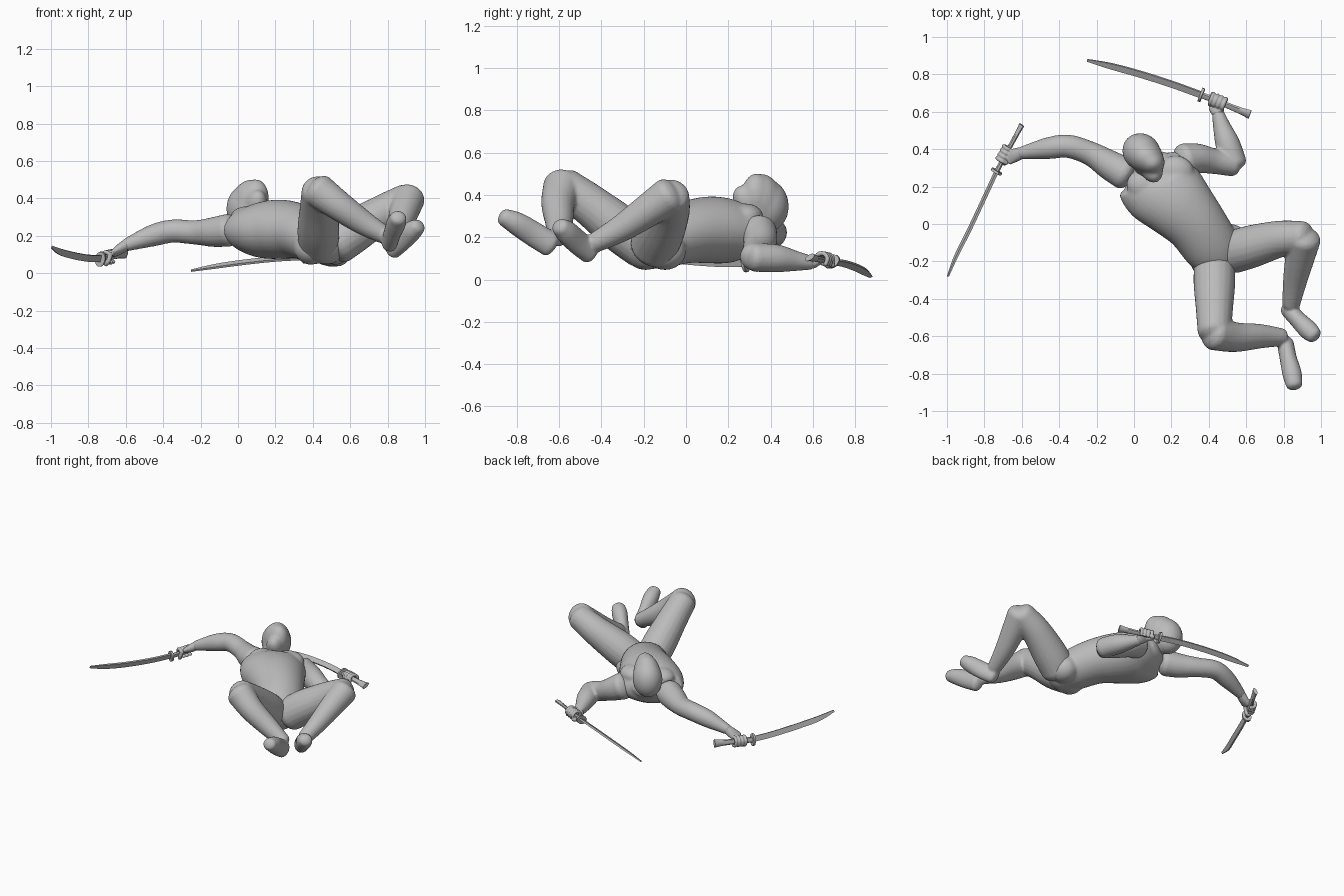
import bpy, bmesh
from math import sin, cos, pi, radians
from mathutils import Vector, Matrix

if "Cube" in bpy.data.objects:
    bpy.data.objects.remove(bpy.data.objects["Cube"])

grey = bpy.data.materials.new("plain grey")
grey.use_nodes = True
grey.diffuse_color = (0.5, 0.5, 0.5, 1)
grey.node_tree.nodes["Principled BSDF"].inputs["Base Color"].default_value = grey.diffuse_color


def spline(rows, steps):
    """Catmull-Rom through rows of (x, y, z, half width, half depth)."""
    rows = [Vector(r if len(r) == 5 else (*r, r[3])) for r in rows]
    rows = [2 * rows[0] - rows[1]] + rows + [2 * rows[-1] - rows[-2]]
    out = []
    for a, b, c, d in zip(rows, rows[1:], rows[2:], rows[3:]):
        for i in range(steps):
            t = i / steps
            out.append((2 * b + (c - a) * t + (2 * a - 5 * b + 4 * c - d) * t * t
                        + (3 * b - a - 3 * c + d) * t ** 3) / 2)
    return out + [rows[-2]]


def loft(bm, rows, side=(0, 0, 1), n=20, steps=6, domed=0.6, turn=0.0):
    """Tube of elliptical rings; domed rounds off both ends, turn rotates the ring corners."""
    line = spline(rows, steps)
    frames = []
    for r, before, after in zip(line, line[:1] + line, line[1:] + line[-1:]):
        frames.append((Vector(r[:3]), Vector((after - before)[:3]).normalized(), r[3], r[4]))
    if domed:
        def dome(frame, sign):
            p, t, w, d = frame
            return [(p + t * sign * domed * min(w, d) * sin(a), t, w * cos(a), d * cos(a))
                    for a in map(radians, (25, 50, 70, 83))]
        frames = dome(frames[0], -1)[::-1] + frames + dome(frames[-1], 1)
    rings = []
    for p, t, w, d in frames:
        u = Vector(side)
        u = (u - t * u.dot(t)).normalized()
        v = t.cross(u)
        angles = [2 * pi * k / n + turn for k in range(n)]
        rings.append([bm.verts.new(p + u * w * cos(a) + v * d * sin(a)) for a in angles])
    for a, b in zip(rings, rings[1:]):
        for k in range(n):
            bm.faces.new((a[k], a[k - 1], b[k - 1], b[k]))
    bm.faces.new(rings[0])
    bm.faces.new(rings[-1][::-1])


def ball(bm, centre, radii, axis=(0, 0, 1)):
    """Ellipsoid whose third radius lies along axis."""
    m = Matrix.Translation(centre) @ Vector(axis).to_track_quat('Z', 'Y').to_matrix().to_4x4()
    bmesh.ops.create_icosphere(bm, subdivisions=4, radius=1, matrix=m @ Matrix.Diagonal((*radii, 1)))


def finish(name, bm, voxel=0, smooth=4, angle=40):
    bmesh.ops.recalc_face_normals(bm, faces=bm.faces)
    mesh = bpy.data.meshes.new(name)
    bm.to_mesh(mesh)
    bm.free()
    mesh.materials.append(grey)
    ob = bpy.data.objects.new(name, mesh)
    bpy.context.collection.objects.link(ob)
    if voxel:
        mod = ob.modifiers.new("Blend", 'REMESH')
        mod.mode, mod.voxel_size, mod.use_smooth_shade = 'VOXEL', voxel, True
        mod = ob.modifiers.new("Soften", 'SMOOTH')
        mod.factor, mod.iterations = 0.5, smooth
    else:
        bpy.ops.object.select_all(action='DESELECT')
        bpy.context.view_layer.objects.active = ob
        ob.select_set(True)
        bpy.ops.object.shade_smooth_by_angle(angle=radians(angle))


# Torso with chest and buttocks
across = (0.8, 0.55, 0)
bm = bmesh.new()
loft(bm, [(.08, .31, .25, .12, .075), (.11, .265, .235, .205, .115), (.145, .2, .23, .22, .15),
          (.23, .11, .235, .195, .158), (.33, 0, .222, .165, .145), (.42, -.13, .18, .15, .13),
          (.49, -.21, .14, .11, .1)], across, n=32)
for x, y in ((.06, .21), (.22, .28)):
    ball(bm, (x, y, .3), (.1, .085, .06))
for x, y in ((.39, -.19), (.52, -.1)):
    ball(bm, (x, y, .135), (.09, .1, .09))
finish("torso", bm, .009, 10)

# Head and neck
bm = bmesh.new()
loft(bm, [(.11, .26, .25, .09), (.08, .31, .3, .078), (.06, .35, .35, .078)], across)
ball(bm, (.04, .385, .35), (.098, .105, .125), (.12, -.1, 1))
ball(bm, (.06, .363, .375), (.088, .1, .127), (.2, -.15, 1))
ball(bm, (.08, .34, .385), (.073, .085, .12), (.2, -.1, .9))
ball(bm, (.092, .3, .36), (.06, .065, .1), (.2, -.5, .6))
finish("head", bm, .008, 20)

# Legs: thigh, shin and foot
legs = {
    "right": [[(.43, -.2, .155, .108), (.43, -.31, .24, .112), (.43, -.45, .35, .1),
               (.43, -.575, .44, .09)],
              [(.43, -.583, .44, .093), (.54, -.605, .36, .08), (.67, -.6, .27, .066),
               (.79, -.605, .2, .048)],
              [(.81, -.64, .165, .045, .06), (.825, -.72, .215, .046, .06),
               (.845, -.8, .265, .052, .055), (.857, -.86, .295, .045, .042)]],
    "left": [[(.53, -.15, .16, .115), (.63, -.12, .23, .114), (.78, -.08, .325, .098),
              (.905, -.07, .395, .086)],
             [(.91, -.08, .397, .089), (.885, -.19, .32, .078), (.86, -.31, .24, .064),
              (.84, -.43, .175, .048)],
             [(.825, -.455, .128, .045, .055), (.875, -.51, .175, .046, .06),
              (.93, -.565, .225, .052, .055), (.962, -.595, .25, .045, .042)]],
}
for name, (thigh, shin, foot) in legs.items():
    bm = bmesh.new()
    loft(bm, thigh, across)
    loft(bm, shin, (0, 1, 1))
    loft(bm, foot, (1, 0, 0) if name == "right" else (.7, .7, 0))
    finish(name + "_leg", bm, .008, 6)

# Arms
arms = {
    "right": [[(-.05, .27, .23, .088), (-.13, .315, .22, .08), (-.23, .375, .218, .065),
               (-.35, .415, .225, .062), (-.46, .405, .2, .058), (-.6, .38, .15, .034)]],
    "left": [[(.27, .34, .22, .092), (.34, .35, .185, .08), (.43, .335, .14, .068),
              (.53, .32, .105, .066)],
             [(.535, .325, .105, .068), (.5, .43, .1, .066), (.47, .52, .088, .048),
              (.45, .59, .08, .034)]],
}
for name, parts in arms.items():
    bm = bmesh.new()
    for part in parts:
        loft(bm, part)
    finish(name + "_arm", bm, .008, 5)


def armed_hand(name, wrist, grip_end, guard, blade, edge, hold):
    """Hand, curled fingers, grip, guard and curved blade."""
    wrist, grip_end, guard = Vector(wrist), Vector(grip_end), Vector(guard)
    axis = (grip_end - guard).normalized()
    centre = guard.lerp(grip_end, hold)
    # Grip with flared end
    bm = bmesh.new()
    loft(bm, [(*guard, .019, .013), (*guard.lerp(grip_end, .5), .018, .012),
              (*guard.lerp(grip_end, .85), .022, .012), (*grip_end, .029, .013)], edge, 8, 3, 0)
    finish(name + "_grip", bm)
    # Guard
    bm = bmesh.new()
    loft(bm, [(*(guard - axis * .007), .042, .03), (*(guard + axis * .007), .042, .03)], edge, 12, 1, 0)
    finish(name + "_guard", bm)
    # Blade of boxy section, narrowing at the point
    bm = bmesh.new()
    sizes = ((.026, .009), (.026, .009), (.026, .009), (.024, .008), (.01, .005))
    loft(bm, [(*p, *s) for p, s in zip(blade, sizes)], edge, 4, 5, 0, pi / 4)
    finish(name + "_blade", bm, angle=30)
    # Palm, thumb and fingers
    bm = bmesh.new()
    out = wrist - centre
    out = (out - axis * out.dot(axis)).normalized()
    up = axis.cross(out)
    up *= 1 if up.z > 0 else -1
    palm = centre + out * .03
    loft(bm, [(*wrist, .032, .03), (*wrist.lerp(palm, .5), .038, .027), (*palm, .042, .018)], axis)
    for k in range(4):
        p = centre + axis * (k - 1.5) * .024
        curl = [p + (out * cos(a) + up * sin(a)) * .031 for a in map(radians, (0, 60, 120, 180, 240))]
        loft(bm, [(*q, .011) for q in curl], axis, 10, 4)
    thumb = [palm - axis * .03, centre - axis * .045 - up * .022, centre - axis * .04 - up * .025 - out * .025]
    loft(bm, [(*q, .013) for q in thumb], up, 10, 4)
    finish(name + "_hand", bm, .004, 3)


armed_hand("right", (-.6, .38, .15), (-.6, .53, .105), (-.735, .28, .075),
           [(-.735, .28, .078), (-.8, .14, .08), (-.88, -.03, .094), (-.95, -.17, .114),
            (-.995, -.28, .14)], (.3, -.1, .95), .36)
armed_hand("left", (.45, .59, .08), (.62, .585, .105), (.36, .69, .085),
           [(.36, .69, .085), (.2, .748, .076), (.03, .802, .058), (-.12, .843, .037),
            (-.25, .875, .014)], (.26, .72, .46), .34)
